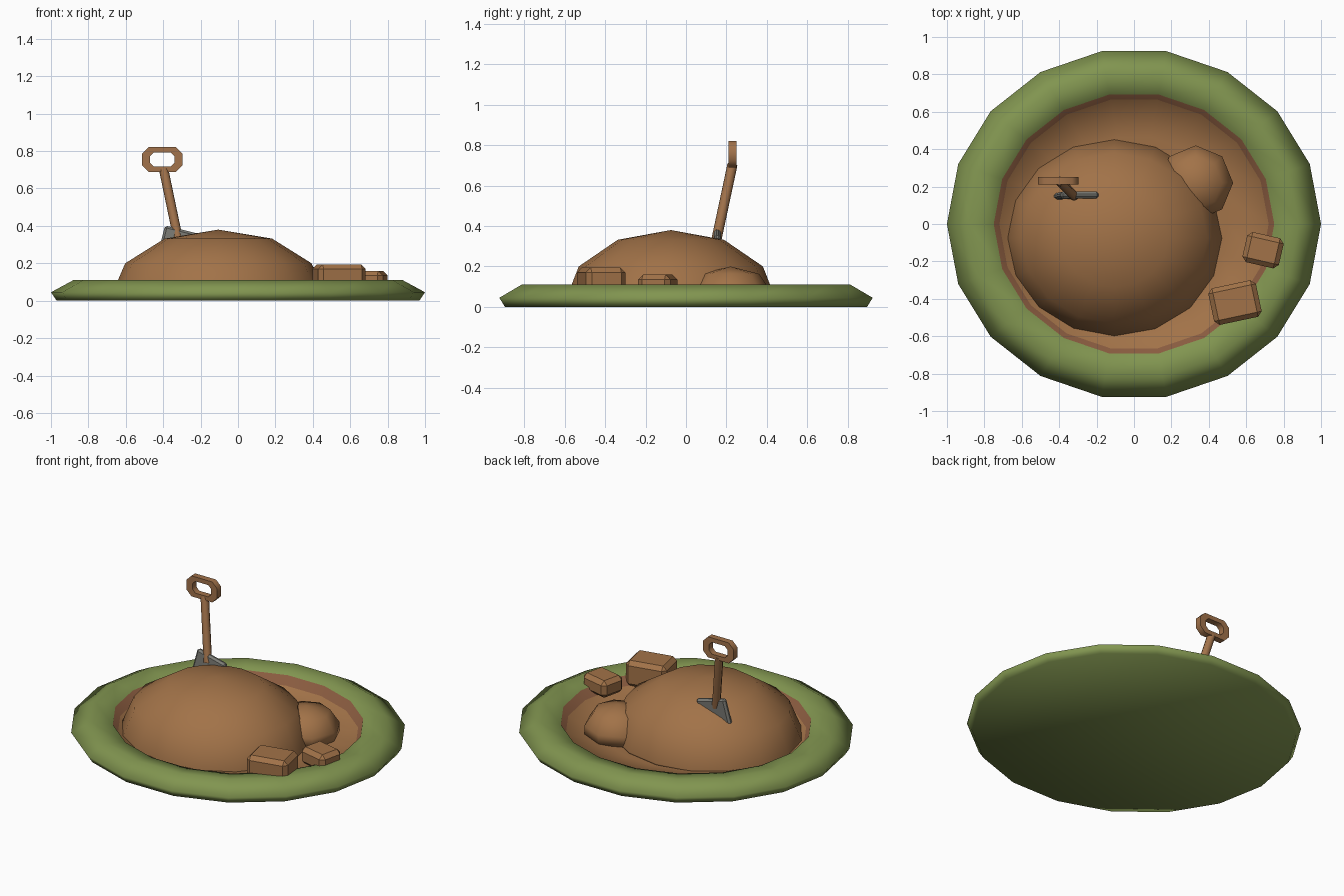
import bpy, bmesh, math
from mathutils import Vector

if "Cube" in bpy.data.objects:
    bpy.data.objects.remove(bpy.data.objects["Cube"], do_unlink=True)


def material(name, rgb):
    m = bpy.data.materials.new(name)
    m.use_nodes = True
    m.diffuse_color = (*rgb, 1)
    m.node_tree.nodes["Principled BSDF"].inputs["Base Color"].default_value = (*rgb, 1)
    return m


GRASS = material("grass green", (0.22, 0.30, 0.08))
DIRT = material("dirt brown", (0.36, 0.17, 0.065))
CLAY = material("reddish clay", (0.25, 0.105, 0.05))
WOOD = material("wood brown", (0.36, 0.17, 0.07))
STEEL = material("steel grey", (0.20, 0.20, 0.18))


def make_object(name, bm, mats, smooth=None):
    bmesh.ops.recalc_face_normals(bm, faces=bm.faces)
    mesh = bpy.data.meshes.new(name)
    bm.to_mesh(mesh)
    bm.free()
    ob = bpy.data.objects.new(name, mesh)
    bpy.context.collection.objects.link(ob)
    for m in mats:
        mesh.materials.append(m)
    if smooth is not None:
        bpy.ops.object.select_all(action='DESELECT')
        ob.select_set(True)
        bpy.context.view_layer.objects.active = ob
        bpy.ops.object.shade_smooth_by_angle(angle=math.radians(smooth))
    return ob


def lathe(name, profile, sides, centre, squash, mats, bands=None, smooth=180, turn=0):
    """Elliptical lathe; bands gives a material index for each profile step."""
    bm = bmesh.new()
    rings = []
    for r, z in profile:
        ring = []
        for i in range(sides if r > 0 else 1):
            a = math.tau * i / sides + turn
            ring.append(bm.verts.new((centre[0] + r * math.cos(a),
                                      centre[1] + r * squash * math.sin(a), z)))
        rings.append(ring)
    for k, (lo, hi) in enumerate(zip(rings, rings[1:])):
        for i in range(sides):
            j = (i + 1) % sides
            quad = [lo[i], lo[j]] + ([hi[j], hi[i]] if len(hi) > 1 else [hi[0]])
            bm.faces.new(quad).material_index = bands[k] if bands else 0
    bm.faces.new(rings[0])
    return make_object(name, bm, mats, smooth)


def dome(name, centre, radius, squash, base, height, sides, steps, turn=0):
    profile = [(radius, 0.01)]
    for k in range(steps + 1):
        a = math.pi / 2 * k / steps
        r = radius * math.cos(a) if k < steps else 0
        profile.append((r, base + height * math.sin(a)))
    return lathe(name, profile, sides, centre, squash, [DIRT], turn=turn)


def block(name, size, centre, rotation, mat, bevel, smooth=None):
    bm = bmesh.new()
    bmesh.ops.create_cube(bm, size=1)
    bmesh.ops.scale(bm, vec=size, verts=bm.verts)
    bmesh.ops.bevel(bm, geom=bm.edges[:], offset=bevel, segments=1, affect='EDGES')
    ob = make_object(name, bm, [mat], smooth)
    ob.location = centre
    ob.rotation_euler = rotation
    return ob


# Grassy rim with a clay wall and sunken dirt floor
lathe("grass_pit",
      [(0.97, 0), (1.0, 0.045), (0.88, 0.11), (0.75, 0.09),
       (0.72, 0.035), (0.5, 0.012), (0, 0.012)],
      18, (0, 0), 0.938, [GRASS, CLAY, DIRT], [0, 0, 0, 1, 2, 2])

# Heaped earth
dome("large_mound", (-0.105, -0.075), 0.575, 0.915, 0.02, 0.36, 16, 3)
dome("small_mound", (0.33, 0.22), 0.2, 1, 0.075, 0.125, 8, 2)

# Loose clods
block("large_clod", (0.26, 0.2, 0.165), (0.54, -0.42, 0.112),
      (0, 0, math.radians(12)), DIRT, 0.025)
block("small_clod", (0.2, 0.165, 0.11), (0.69, -0.14, 0.105),
      (0, 0, math.radians(-13)), DIRT, 0.025)

# Shovel blade, mostly buried
block("shovel_blade", (0.21, 0.035, 0.22), (-0.315, 0.15, 0.27),
      (math.radians(-3), math.radians(14), 0), STEEL, 0.012)

# Shovel shaft
bottom, top = Vector((-0.32, 0.15, 0.33)), Vector((-0.398, 0.23, 0.705))
axis = top - bottom
bm = bmesh.new()
bmesh.ops.create_cone(bm, cap_ends=True, segments=8, radius1=0.025, radius2=0.025,
                      depth=axis.length)
shaft = make_object("shovel_shaft", bm, [WOOD], 50)
shaft.location = (bottom + top) / 2
shaft.rotation_euler = axis.to_track_quat('Z', 'Y').to_euler()


# Shovel grip: a chamfered rectangular loop
def chamfered(w, h, c):
    pts = []
    for sx, sz in ((1, 1), (-1, 1), (-1, -1), (1, -1)):
        pair = [(sx * w, sz * (h - c)), (sx * (w - c), sz * h)]
        pts += pair if sx * sz > 0 else pair[::-1]
    return pts


bm = bmesh.new()
loops = []
for y, (w, h, c) in ((0.21, (0.108, 0.066, 0.034)), (0.25, (0.108, 0.066, 0.034)),
                     (0.25, (0.066, 0.038, 0.02)), (0.21, (0.066, 0.038, 0.02))):
    loops.append([bm.verts.new((x - 0.405, y, z + 0.755)) for x, z in chamfered(w, h, c)])
for k in range(4):
    a, b = loops[k], loops[(k + 1) % 4]
    for i in range(8):
        j = (i + 1) % 8
        bm.faces.new((a[i], a[j], b[j], b[i]))
make_object("shovel_grip", bm, [WOOD], 50)
